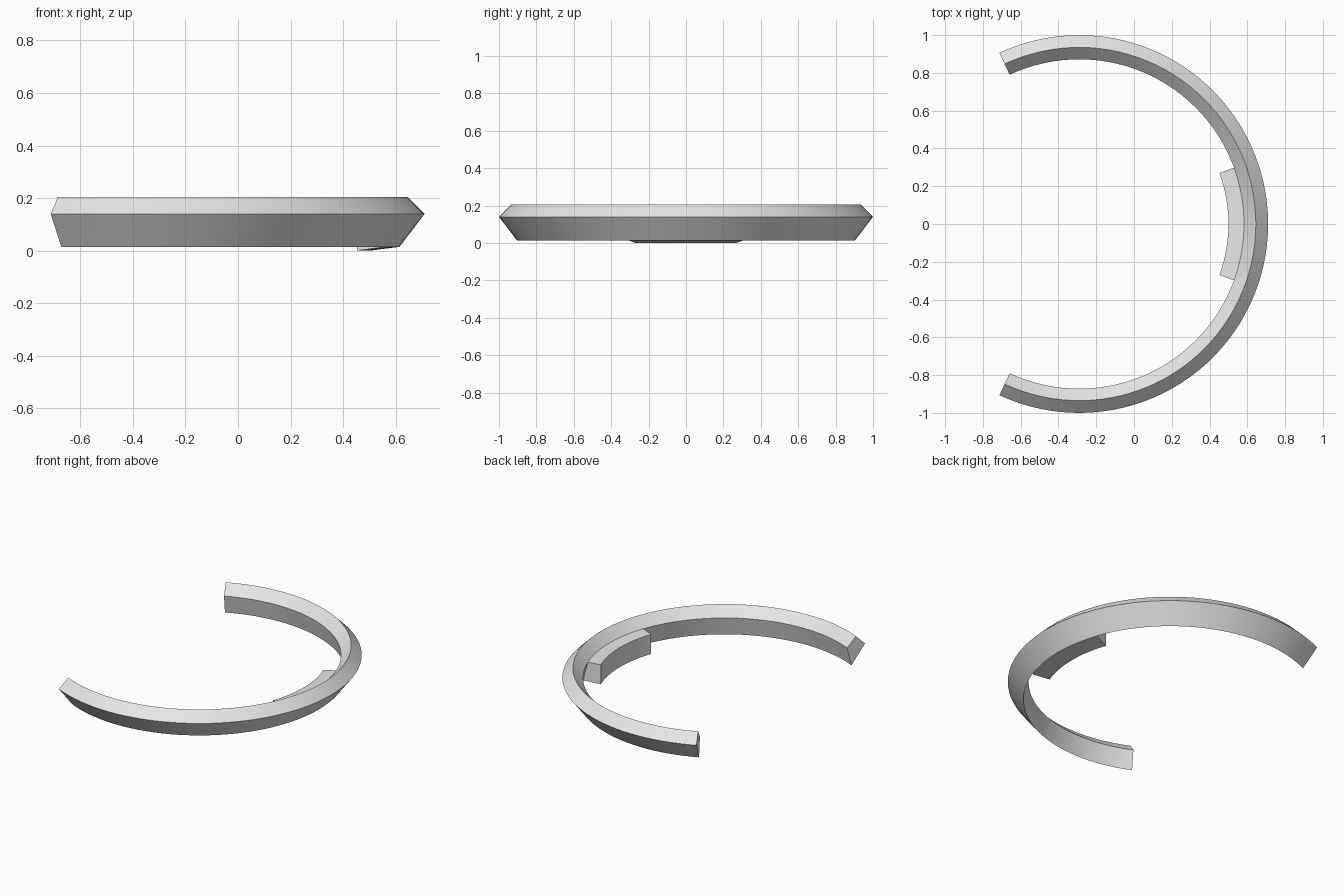
import bpy
import bmesh
from math import cos, sin, radians

cube = bpy.data.objects.get("Cube")
if cube:
    bpy.data.objects.remove(cube, do_unlink=True)

CENTRE_X = -0.29

grey = bpy.data.materials.new("plain_grey")
grey.use_nodes = True
colour = (0.8, 0.8, 0.8, 1.0)
grey.diffuse_color = colour
grey.node_tree.nodes["Principled BSDF"].inputs["Base Color"].default_value = colour


def arc_sweep(name, section, half_angle, steps):
    """Sweep a closed (radius, height) section around the vertical axis and cap both ends."""
    bm = bmesh.new()
    rings = []
    for i in range(steps + 1):
        a = radians(half_angle * (2 * i / steps - 1))
        rings.append([bm.verts.new((CENTRE_X + r * cos(a), r * sin(a), z))
                      for r, z in section])
    n = len(section)
    for first, second in zip(rings, rings[1:]):
        for j in range(n):
            k = (j + 1) % n
            bm.faces.new((first[j], first[k], second[k], second[j]))
    bm.faces.new(rings[0])
    bm.faces.new(rings[-1])
    bmesh.ops.recalc_face_normals(bm, faces=bm.faces[:])
    mesh = bpy.data.meshes.new(name)
    bm.to_mesh(mesh)
    bm.free()
    mesh.materials.append(grey)
    obj = bpy.data.objects.new(name, mesh)
    bpy.context.collection.objects.link(obj)
    bpy.ops.object.select_all(action="DESELECT")
    obj.select_set(True)
    bpy.context.view_layer.objects.active = obj
    bpy.ops.object.shade_smooth_by_angle(angle=radians(30))
    return obj


# Open ring with a kite-shaped section: outer rim, top ridge, inner rim, bottom edge
arc_sweep("open_ring", [(1.0, 0.14), (0.935, 0.205), (0.872, 0.14), (0.904, 0.014)], 115, 72)

# Short curved block on the inside of the ring, dipping slightly inward
arc_sweep("inner_block", [(0.79, 0.0), (0.9, 0.014), (0.88, 0.141), (0.79, 0.133)], 20, 16)
